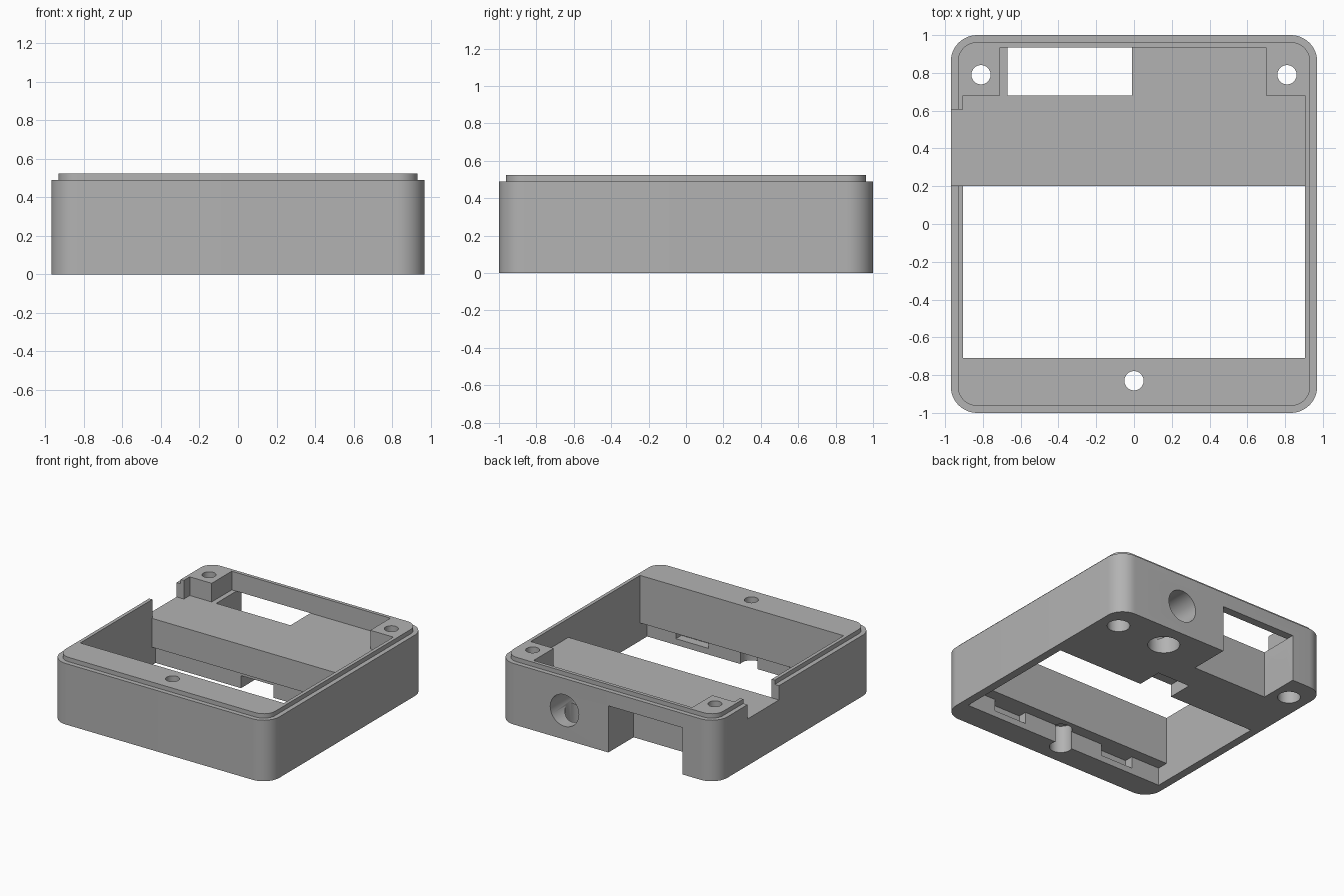
import bpy, bmesh, math
from mathutils import Matrix, Vector

default = bpy.data.objects.get("Cube")
if default:
    bpy.data.objects.remove(default)

grey = bpy.data.materials.new("plain_grey")
grey.use_nodes = True
colour = (0.45, 0.45, 0.45, 1)
grey.diffuse_color = colour
grey.node_tree.nodes["Principled BSDF"].inputs["Base Color"].default_value = colour

HALF_X, HALF_Y, RADIUS = 0.97, 1.0, 0.14
RIM_Z, LIP_Z, LIP_INSET = 0.49, 0.525, 0.037
LEDGE_Z, STEP_Z = 0.375, 0.143


def make_object(name, bm):
    bmesh.ops.recalc_face_normals(bm, faces=bm.faces)
    mesh = bpy.data.meshes.new(name)
    bm.to_mesh(mesh)
    bm.free()
    mesh.materials.append(grey)
    obj = bpy.data.objects.new(name, mesh)
    bpy.context.collection.objects.link(obj)
    return obj


def rounded_ring(bm, inset, z, steps=12):
    r = RADIUS - inset
    ring = []
    for corner, (sx, sy) in enumerate([(1, 1), (-1, 1), (-1, -1), (1, -1)]):
        for i in range(steps + 1):
            a = math.pi / 2 * (corner + i / steps)
            ring.append(bm.verts.new((sx * (HALF_X - RADIUS) + r * math.cos(a),
                                      sy * (HALF_Y - RADIUS) + r * math.sin(a), z)))
    return ring


def cut(obj, cutter):
    cutter.hide_render = True
    mod = obj.modifiers.new("cut", "BOOLEAN")
    mod.operation = "DIFFERENCE"
    mod.solver = "EXACT"
    mod.object = cutter
    bpy.context.view_layer.objects.active = obj
    bpy.ops.object.modifier_apply(modifier=mod.name)
    bpy.data.objects.remove(cutter)


def cut_box(obj, x, y, z):
    bm = bmesh.new()
    bmesh.ops.create_cube(bm, size=1)
    low, high = Vector((x[0], y[0], z[0])), Vector((x[1], y[1], z[1]))
    for v in bm.verts:
        v.co = (low + high) / 2 + v.co * (high - low)
    cut(obj, make_object("box_cutter", bm))


def cut_bore(obj, start, end, radius):
    a, b = Vector(start), Vector(end)
    turn = (b - a).to_track_quat("Z", "Y").to_matrix().to_4x4()
    bm = bmesh.new()
    bmesh.ops.create_cone(bm, cap_ends=True, segments=40, radius1=radius, radius2=radius,
                          depth=(b - a).length,
                          matrix=Matrix.Translation((a + b) / 2) @ turn)
    cut(obj, make_object("bore_cutter", bm))


# Rounded case body with a stepped lip around the top
bm = bmesh.new()
rings = [rounded_ring(bm, inset, z) for inset, z in
         [(0, 0), (0, RIM_Z), (LIP_INSET, RIM_Z), (LIP_INSET, LIP_Z)]]
for lower, upper in zip(rings, rings[1:]):
    n = len(lower)
    for i in range(n):
        j = (i + 1) % n
        bm.faces.new((lower[i], lower[j], upper[j], upper[i]))
bm.faces.new(rings[0])
bm.faces.new(rings[-1])
case = make_object("case_body", bm)

# Large opening through the case, widened below
cut_box(case, (-0.905, 0.905), (-0.71, 0.2), (-0.1, 0.7))
cut_box(case, (-0.905, 0.905), (-0.8, 0.245), (-0.1, STEP_Z))

# Rear pocket above the ledge, narrowing between the corner posts
cut_box(case, (-0.905, 0.905), (0, 0.68), (LEDGE_Z, 0.7))
cut_box(case, (-0.71, 0.7), (0.5, 0.935), (LEDGE_Z, 0.7))

# Connector notch in the back wall, open up into the pocket
cut_box(case, (-0.67, -0.01), (0.68, 1.1), (-0.1, LEDGE_Z))
cut_box(case, (-0.67, -0.01), (0.68, 0.935), (0.2, 0.45))

# Gap in the top of the side wall
cut_box(case, (-1.1, -0.85), (0.205, 0.605), (LEDGE_Z, 0.7))

# Latch slots: two in the front wall, one under the ledge
for side in (-1, 1):
    cut_box(case, sorted((side * 0.36, side * 0.65)), (-0.87, -0.75), (0.05, STEP_Z))
cut_box(case, (-0.145, 0.145), (0.22, 0.45), (-0.1, 0.1))

# Counterbored screw holes
for x, y in [(-0.81, 0.79), (0.81, 0.79), (0, -0.83)]:
    cut_bore(case, (x, y, -0.1), (x, y, 0.7), 0.051)
    cut_bore(case, (x, y, -0.1), (x, y, 0.22), 0.083)

# Cable passage from the back wall down through the floor
cut_bore(case, (0.38, 1.1, 0.233), (0.38, 0.67, 0.233), 0.127)
cut_bore(case, (0.38, 0.79, -0.1), (0.38, 0.79, 0.233), 0.117)

# Smooth the round corners and bores, keep edges crisp
bpy.ops.object.select_all(action="DESELECT")
case.select_set(True)
bpy.context.view_layer.objects.active = case
bpy.ops.object.shade_smooth_by_angle(angle=math.radians(30))
